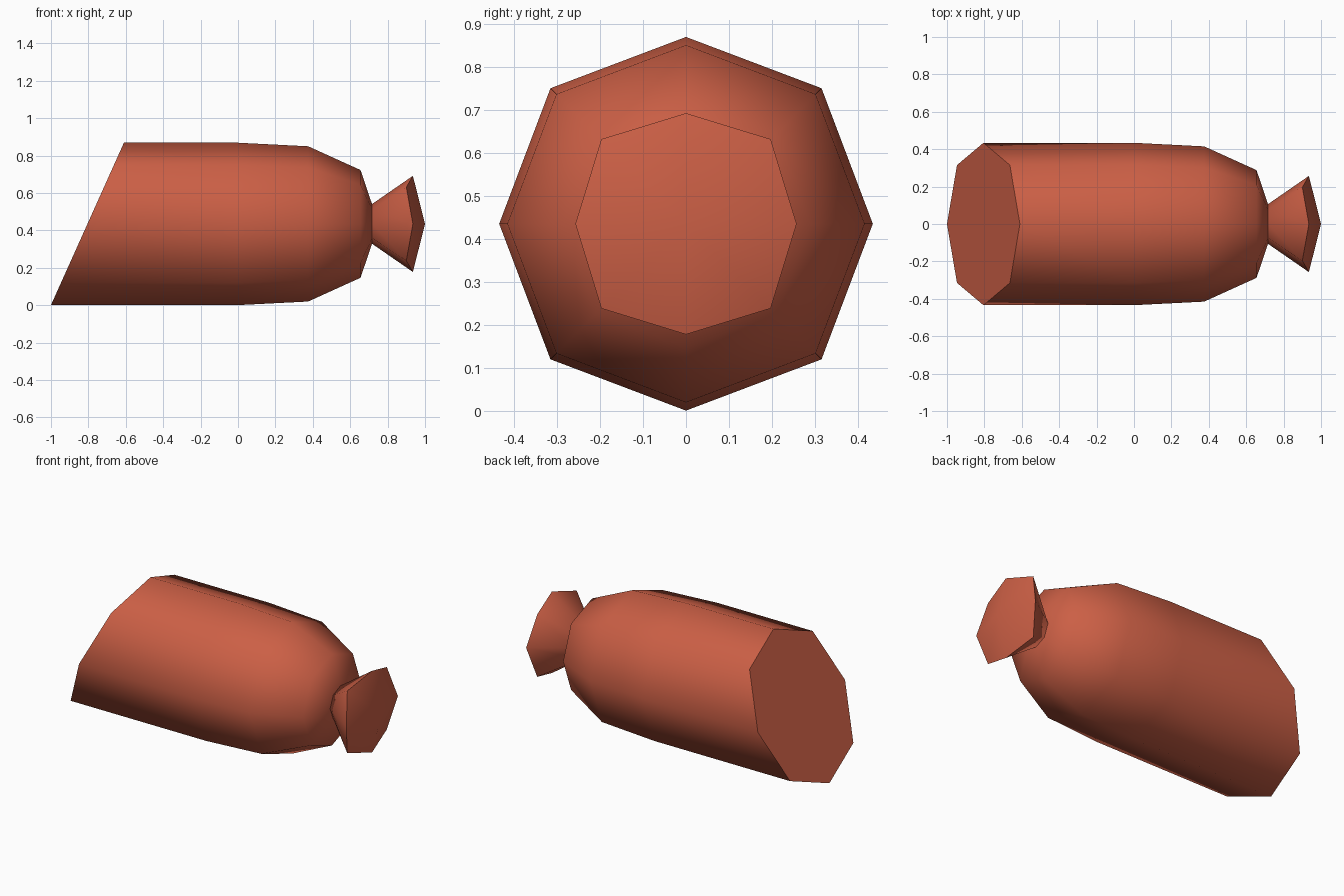
import bpy, bmesh, math

if "Cube" in bpy.data.objects:
    bpy.data.objects.remove(bpy.data.objects["Cube"])

CZ = 0.435  # height of the long axis

mat = bpy.data.materials.new("sausage red")
mat.diffuse_color = (0.60, 0.115, 0.06, 1)
mat.use_nodes = True
mat.node_tree.nodes["Principled BSDF"].inputs["Base Color"].default_value = mat.diffuse_color


def lathe(name, rings, cap_start, apex=None):
    """rings: function (angle index) -> list of (x, radius); eight sides about the x axis."""
    bm = bmesh.new()
    cols = []
    for i in range(8):
        a = i * math.pi / 4
        cols.append([bm.verts.new((x, r * math.cos(a), CZ + r * math.sin(a)))
                     for x, r in rings(i, a)])
    for i in range(8):
        p, q = cols[i], cols[(i + 1) % 8]
        for k in range(len(p) - 1):
            bm.faces.new((p[k], p[k + 1], q[k + 1], q[k]))
    if cap_start:
        bm.faces.new([c[0] for c in cols])
    if apex is not None:
        tip = bm.verts.new((apex, 0, CZ))
        for i in range(8):
            bm.faces.new((cols[i][-1], tip, cols[(i + 1) % 8][-1]))
    bmesh.ops.recalc_face_normals(bm, faces=bm.faces[:])
    me = bpy.data.meshes.new(name)
    bm.to_mesh(me)
    bm.free()
    me.materials.append(mat)
    ob = bpy.data.objects.new(name, me)
    bpy.context.collection.objects.link(ob)
    bpy.ops.object.select_all(action='DESELECT')
    ob.select_set(True)
    bpy.context.view_layer.objects.active = ob
    bpy.ops.object.shade_smooth_by_angle(angle=math.radians(55))
    return ob


# Body with a slanted cut end and a rounded tied end
def body_rings(i, a):
    d = 1.026 if i % 2 else 1.0
    r = 0.434 * d
    cut = -0.805 + 0.195 * r * math.sin(a) / 0.434
    return [(cut, r), (0.0, r), (0.375, 0.415 * d), (0.655, 0.288 * d), (0.717, 0.105 * d)]


# Flared casing knot, its rim slightly wavy and its end bulging
def knot_rings(i, a):
    rim = (0.90, 0.278) if i % 2 else (0.935, 0.257)
    return [(0.715, 0.105), rim]


lathe("sausage_body", body_rings, True, 0.722)
lathe("casing_knot", knot_rings, True, 1.0)
